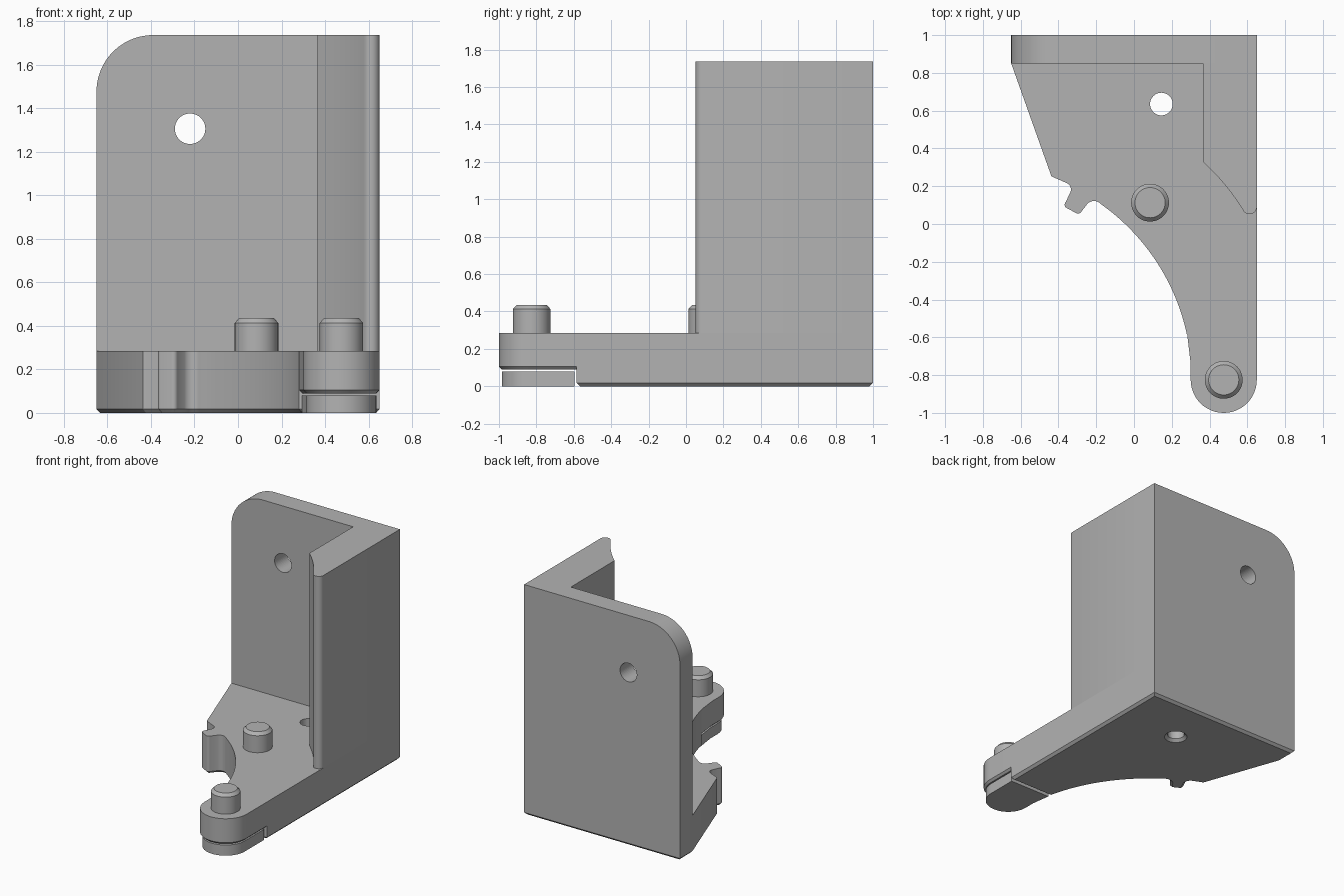
import bpy, bmesh, math
from mathutils import Vector, Matrix

cube = bpy.data.objects.get("Cube")
if cube:
    bpy.data.objects.remove(cube, do_unlink=True)

grey = bpy.data.materials.new("plain grey")
grey.use_nodes = True
COLOUR = (0.45, 0.45, 0.45, 1)
grey.diffuse_color = COLOUR
grey.node_tree.nodes["Principled BSDF"].inputs["Base Color"].default_value = COLOUR

TOP, HEIGHT = 0.285, 1.735      # top of the base, top of the walls
PIN_X, PIN_Y = 0.475, -0.825    # centre of the rounded arm end


def arc(c, r, start, end, n=24):
    """Points on a circle, angles in degrees."""
    return [(c[0] + r * math.cos(math.radians(start + (end - start) * i / n)),
             c[1] + r * math.sin(math.radians(start + (end - start) * i / n)))
            for i in range(n + 1)]


def arc3(a, b, c, n=8):
    """Points on the arc from a through b to c."""
    (ax, ay), (bx, by), (cx, cy) = a, b, c
    d = 2 * (ax * (by - cy) + bx * (cy - ay) + cx * (ay - by))
    sa, sb, sc = ax * ax + ay * ay, bx * bx + by * by, cx * cx + cy * cy
    ux = (sa * (by - cy) + sb * (cy - ay) + sc * (ay - by)) / d
    uy = (sa * (cx - bx) + sb * (ax - cx) + sc * (bx - ax)) / d
    t0 = math.degrees(math.atan2(ay - uy, ax - ux))
    sweep = math.degrees(math.atan2(cy - uy, cx - ux)) - t0
    sweep = (sweep + 180) % 360 - 180
    return arc((ux, uy), math.hypot(ax - ux, ay - uy), t0, t0 + sweep, n)


def finish(name, bm):
    bmesh.ops.recalc_face_normals(bm, faces=bm.faces)
    mesh = bpy.data.meshes.new(name)
    bm.to_mesh(mesh)
    bm.free()
    mesh.materials.append(grey)
    ob = bpy.data.objects.new(name, mesh)
    bpy.context.collection.objects.link(ob)
    return ob


def prism(name, outline, z0, z1, chamfer=0):
    """Extrude an outline upwards, with an optional chamfer at the bottom."""
    bm = bmesh.new()
    bottom = bm.faces.new([bm.verts.new((x, y, z0 + chamfer)) for x, y in outline])
    out = bmesh.ops.extrude_face_region(bm, geom=[bottom], use_keep_orig=True)
    for v in out["geom"]:
        if isinstance(v, bmesh.types.BMVert):
            v.co.z = z1
    bmesh.ops.recalc_face_normals(bm, faces=bm.faces)
    if chamfer:
        bmesh.ops.inset_region(bm, faces=[bottom], thickness=chamfer, use_even_offset=True)
        for v in bottom.verts:
            v.co.z = z0
    return finish(name, bm)


def cylinder(name, x, y, z0, z1, r0, r1):
    bm = bmesh.new()
    bmesh.ops.create_cone(bm, cap_ends=True, segments=48, radius1=r0, radius2=r1,
                          depth=z1 - z0, matrix=Matrix.Translation((x, y, (z0 + z1) / 2)))
    return finish(name, bm)


def cut(ob, cutter):
    cutter.hide_render = True
    cutter.hide_set(True)
    mod = ob.modifiers.new("hole", "BOOLEAN")
    mod.operation, mod.solver, mod.object = "DIFFERENCE", "EXACT", cutter


# Base plate: curved front edge, small hook on the left side
sweep = arc3((0.28, -0.585), (0.135, -0.225), (-0.165, 0.098), 32)
hook = (arc3((-0.178, 0.108), (-0.21, 0.122), (-0.246, 0.108))
        + arc3((-0.278, 0.066), (-0.29, 0.056), (-0.305, 0.057))
        + arc3((-0.357, 0.085), (-0.367, 0.098), (-0.363, 0.114))
        + arc3((-0.338, 0.165), (-0.335, 0.192), (-0.352, 0.215)))
base = prism("base_plate", [(0.65, 1), (0.65, -0.585)] + sweep + hook
             + [(-0.437, 0.252), (-0.65, 0.85), (-0.65, 1)], 0, TOP, 0.018)
cut(base, cylinder("base_hole_cutter", 0.145, 0.635, -0.1, 0.5, 0.06, 0.06))
cut(base, cylinder("countersink_cutter", 0.145, 0.635, -0.02, 0.02, 0.1, 0.06))


# Rounded arm end and the separate foot just below it
def arm_outline(gap, back):
    return ([(0.65 - gap, back)]
            + arc((PIN_X, PIN_Y), 0.175 - gap, 0, -180)
            + [(0.30 + gap, -0.74), (0.28 + gap, back)])


arm = prism("arm_end", arm_outline(0, -0.57), 0.09, TOP, 0.015)
foot = prism("foot", arm_outline(0.015, -0.597), 0, 0.08)

# Side wall with a tapered, rounded front edge
side = prism("side_wall", [(0.65, 0.85), (0.365, 0.85), (0.365, 0.33)]
             + arc3((0.375, 0.32), (0.485, 0.203), (0.575, 0.077))
             + arc3((0.58, 0.068), (0.607, 0.052), (0.65, 0.085)), TOP, HEIGHT)

# Back wall, drawn flat and then stood up, with one rounded corner and a hole
R = 0.26
back = prism("back_wall", [(-0.65, TOP), (0.65, TOP), (0.65, HEIGHT)]
             + arc((-0.65 + R, HEIGHT - R), R, 90, 180), -1, -0.85)
hole = cylinder("wall_hole_cutter", -0.22, 1.305, -1.2, -0.7, 0.07, 0.07)
for ob in (back, hole):
    ob.data.transform(Matrix.Rotation(math.pi / 2, 4, "X"))
cut(back, hole)

# Two pegs with chamfered tops
pegs = []
for name, x, y in (("middle_peg", 0.085, 0.113), ("arm_peg", PIN_X, PIN_Y)):
    pegs.append(cylinder(name, x, y, TOP - 0.02, 0.413, 0.1, 0.1))
    pegs.append(cylinder(name + "_top", x, y, 0.413, 0.435, 0.1, 0.08))

# Smooth the curves, keep the edges sharp
bpy.ops.object.select_all(action="DESELECT")
for ob in [base, arm, foot, side, back] + pegs:
    ob.select_set(True)
bpy.context.view_layer.objects.active = base
bpy.ops.object.shade_smooth_by_angle(angle=math.radians(30))
